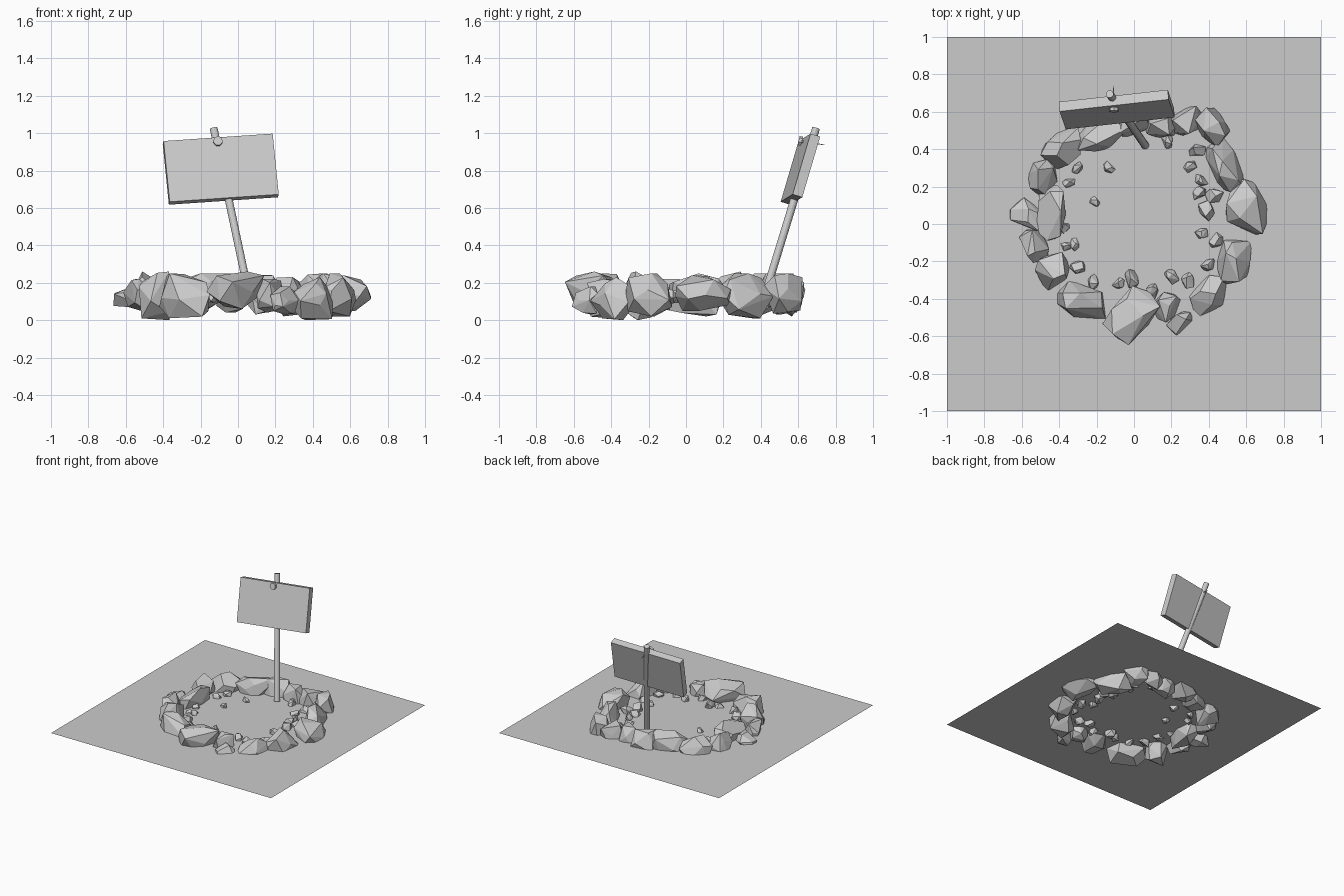
import bpy, bmesh, random
from math import sin, cos, pi, sqrt, radians
from mathutils import Vector, Matrix

if "Cube" in bpy.data.objects:
    bpy.data.objects.remove(bpy.data.objects["Cube"])

random.seed(11)
GROUND_Z = 0.127


def make_object(name, bm, matrix=None):
    bmesh.ops.recalc_face_normals(bm, faces=bm.faces)
    me = bpy.data.meshes.new(name)
    bm.to_mesh(me)
    bm.free()
    ob = bpy.data.objects.new(name, me)
    if matrix:
        ob.matrix_world = matrix
    bpy.context.collection.objects.link(ob)
    return ob


def rod(name, a, b, r1, r2, sides):
    a, b = Vector(a), Vector(b)
    bm = bmesh.new()
    bmesh.ops.create_cone(bm, cap_ends=True, segments=sides, radius1=r1,
                          radius2=r2, depth=(b - a).length)
    rot = (b - a).to_track_quat('Z', 'Y').to_matrix().to_4x4()
    return make_object(name, bm, Matrix.Translation((a + b) / 2) @ rot)


def rock(name, x, y, length, width, angle, z0, z1, count=15):
    # faceted convex stone, fitted to its length, width and height
    pts, turn = [], random.random() * 6.28
    for i in range(count):
        z = 1 - 2 * (i + 0.5) / count
        r, a = sqrt(1 - z * z), i * 2.39996 + turn
        p = Vector((r * cos(a), r * sin(a), z))
        p += Vector([random.uniform(-0.25, 0.25) for _ in range(3)])
        p = Vector([max(-0.85, min(0.85, c)) for c in p])
        pts.append(p)
    lo = [min(p[k] for p in pts) for k in range(3)]
    hi = [max(p[k] for p in pts) for k in range(3)]
    size = (length, width, z1 - z0)
    bm = bmesh.new()
    for p in pts:
        bm.verts.new([((p[k] - lo[k]) / (hi[k] - lo[k]) - 0.5) * size[k] for k in range(3)])
    out = bmesh.ops.convex_hull(bm, input=bm.verts[:])
    loose = [v for v in bm.verts if not v.link_faces]
    bmesh.ops.delete(bm, geom=loose, context='VERTS')
    bmesh.ops.dissolve_limit(bm, angle_limit=radians(6), verts=bm.verts[:], edges=bm.edges[:])
    m = Matrix.Translation((x, y, (z0 + z1) / 2)) @ Matrix.Rotation(radians(angle), 4, 'Z')
    return make_object(name, bm, m)


# ground sheet
bm = bmesh.new()
bmesh.ops.create_grid(bm, x_segments=1, y_segments=1, size=1)
make_object("ground_sheet", bm, Matrix.Translation((0, 0, GROUND_Z)))

# large stones of the ring: x, y, length, width, angle, bottom, top
big = [
    (0.60, 0.09, 0.30, 0.22, 95, 0.05, 0.24),
    (0.48, 0.31, 0.30, 0.18, 122, 0.01, 0.25),
    (0.42, 0.52, 0.20, 0.16, 130, 0.03, 0.25),
    (0.28, 0.55, 0.18, 0.14, 15, 0.02, 0.23),
    (0.14, 0.53, 0.18, 0.14, 0, 0.03, 0.24),
    (-0.02, 0.55, 0.20, 0.16, 10, 0.04, 0.25),
    (-0.18, 0.47, 0.28, 0.16, 25, 0.06, 0.25),
    (-0.37, 0.41, 0.25, 0.17, 42, 0.02, 0.25),
    (-0.49, 0.25, 0.19, 0.16, 60, 0.04, 0.26),
    (-0.57, 0.05, 0.20, 0.14, 150, 0.07, 0.18),
    (-0.44, 0.06, 0.30, 0.15, 85, 0.02, 0.25),
    (-0.53, -0.11, 0.18, 0.13, 110, 0.05, 0.22),
    (-0.43, -0.25, 0.18, 0.18, 120, 0.00, 0.26),
    (-0.28, -0.42, 0.30, 0.18, 160, 0.01, 0.25),
    (-0.01, -0.48, 0.30, 0.21, 45, 0.06, 0.26),
    (0.17, -0.44, 0.16, 0.13, 60, 0.04, 0.22),
    (0.25, -0.53, 0.15, 0.11, 40, 0.03, 0.18),
    (0.40, -0.38, 0.26, 0.17, 35, 0.00, 0.23),
    (0.53, -0.20, 0.25, 0.18, 80, 0.02, 0.25),
]
for i, s in enumerate(big):
    rock(f"ring_stone_{i + 1}", *s)

# pebbles along the inner edge: x, y, size
small = [
    (-0.14, 0.30, .07), (-0.21, 0.12, .06), (-0.30, 0.30, .07), (-0.35, 0.22, .07),
    (-0.37, -0.02, .06), (-0.32, -0.11, .07), (-0.36, -0.12, .06), (-0.30, -0.23, .09),
    (-0.22, -0.31, .08), (-0.01, -0.29, .10), (-0.08, -0.32, .07), (0.20, -0.28, .08),
    (0.29, -0.30, .09), (0.44, -0.09, .09), (0.36, -0.05, .07), (0.39, 0.07, .11),
    (0.35, 0.17, .08), (0.36, 0.23, .08), (0.30, 0.31, .07), (0.34, 0.39, .09),
    (0.18, 0.44, .08), (0.43, 0.15, .10), (0.10, -0.36, .09), (0.40, -0.22, .08),
]
for i, (x, y, s) in enumerate(small):
    rock(f"pebble_{i + 1}", x, y, s, s * 0.75, random.uniform(0, 180),
         GROUND_Z - s * 0.5, GROUND_Z + s * 0.5, 11)

# leaning post
rod("post", (0.06, 0.42, GROUND_Z), (-0.13, 0.695, 1.025), 0.021, 0.021, 12)

# tilted sign board
u = Vector((1, 0.11, 0.068)).normalized()
n = u.cross(Vector((-0.1, 0.28, 0.95))).normalized()
v = n.cross(u)
centre = Vector((-0.09, 0.586, 0.815)) - n * 0.027
bm = bmesh.new()
bmesh.ops.create_cube(bm, size=1)
bmesh.ops.scale(bm, vec=(0.588, 0.34, 0.054), verts=bm.verts)
axes = Matrix((u, v, n)).transposed().to_4x4()
make_object("sign_board", bm, Matrix.Translation(centre) @ axes)

# nail through board and post
head = Vector((-0.107, 0.608, 0.957))
rod("nail_head", head - Vector((0, 0.006, -0.002)), head + Vector((0, 0.012, -0.002)), 0.026, 0.026, 7)
rod("nail_shaft", head, (-0.11, 0.74, 0.937), 0.008, 0.001, 6)
